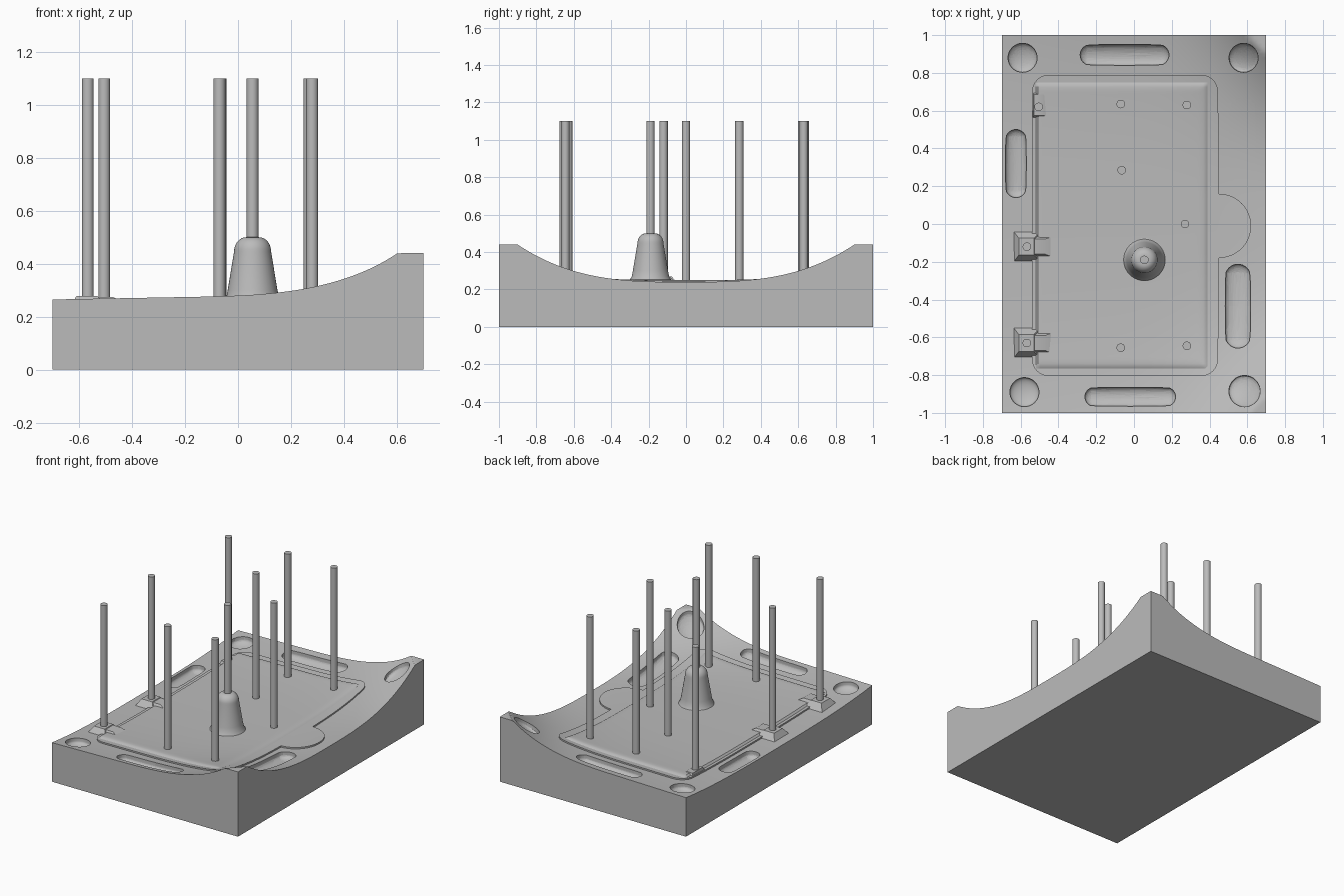
import bpy, bmesh, math
from math import sin, cos, pi, sqrt

cube = bpy.data.objects.get("Cube")
if cube:
    bpy.data.objects.remove(cube, do_unlink=True)

steel = bpy.data.materials.new("mould_grey")
steel.use_nodes = True
steel.diffuse_color = (0.5, 0.5, 0.5, 1)
steel.node_tree.nodes["Principled BSDF"].inputs["Base Color"].default_value = (0.5, 0.5, 0.5, 1)


def add_object(name, bm, smooth=True):
    bmesh.ops.recalc_face_normals(bm, faces=bm.faces)
    mesh = bpy.data.meshes.new(name)
    bm.to_mesh(mesh)
    bm.free()
    mesh.materials.append(steel)
    obj = bpy.data.objects.new(name, mesh)
    bpy.context.collection.objects.link(obj)
    if smooth:
        shade(obj)
    return obj


def shade(obj):
    bpy.ops.object.select_all(action='DESELECT')
    obj.select_set(True)
    bpy.context.view_layer.objects.active = obj
    bpy.ops.object.shade_smooth_by_angle(angle=math.radians(30))


def boolean(obj, cutter, operation):
    mod = obj.modifiers.new(cutter.name, 'BOOLEAN')
    mod.operation = operation
    mod.object = cutter
    mod.solver = 'EXACT'
    cutter.hide_render = True
    cutter.hide_set(True)


def apply_and_clean(obj, cutters):
    deps = bpy.context.evaluated_depsgraph_get()
    mesh = bpy.data.meshes.new_from_object(obj.evaluated_get(deps))
    obj.modifiers.clear()
    obj.data = mesh
    for cutter in cutters:
        bpy.data.objects.remove(cutter, do_unlink=True)
    shade(obj)


def surface(x, y):
    """Curved parting surface: a trough that deepens towards +x."""
    rise = 0.037 + 0.013 * (x + 0.7) / 0.7 + 0.211 * max(0, (x + 0.2) / 0.9) ** 3.2
    lip = 0.012 * max(0, (x - 0.45) / 0.25) ** 2
    return min(0.44, 0.228 + lip + rise * abs(y) ** 3)


def height_block(name, x0, x1, y0, y1, nx, ny, top, bottom):
    """Solid with a curved top and a flat bottom."""
    bm = bmesh.new()
    rows = [[bm.verts.new((x, y, top(x, y)))
             for x in [x0 + (x1 - x0) * i / nx for i in range(nx + 1)]]
            for y in [y0 + (y1 - y0) * j / ny for j in range(ny + 1)]]
    for j in range(ny):
        for i in range(nx):
            bm.faces.new((rows[j][i], rows[j][i + 1], rows[j + 1][i + 1], rows[j + 1][i]))
    rim = (rows[0] + [r[-1] for r in rows[1:]] + rows[-1][-2::-1]
           + [r[0] for r in rows[-2:0:-1]])
    corners = {rows[0][0]: 0, rows[0][-1]: 1, rows[-1][-1]: 2, rows[-1][0]: 3}
    low = [bm.verts.new((x, y, bottom)) for x, y in ((x0, y0), (x1, y0), (x1, y1), (x0, y1))]
    cuts = [k for k, v in enumerate(rim) if v in corners] + [len(rim)]
    for s in range(4):
        edge = (rim + rim[:1])[cuts[s]:cuts[s + 1] + 1]
        bm.faces.new(edge[::-1] + [low[s], low[(s + 1) % 4]])
    bm.faces.new(low[::-1])
    return add_object(name, bm)


def pocket_cutter(x, y, radius, length, along_x, depth=0.03):
    """Straight-walled slot with a bowl-shaped floor."""
    bm = bmesh.new()
    bmesh.ops.create_uvsphere(bm, u_segments=32, v_segments=16, radius=1)
    for v in bm.verts:
        u, w, z = v.co
        u = u * radius + max(-1, min(1, 4 * u)) * length / 2
        w *= radius
        px, py = (x + u, y + w) if along_x else (x + w, y + u)
        if z > 0.01:
            v.co = (px, py, 0.6 + 0.05 * z)
        else:
            v.co = (px, py, surface(px, py) - 0.02 + depth * z)
    return add_object("pocket_cutter", bm, False)


# Main block with its curved top
block = height_block("mould_block", -0.7, 0.7, -1, 1, 70, 100, surface, 0)

# Round corner pockets and long slots: x, y, radius, straight length, along x
pockets = [(-0.59, 0.88, 0.077, 0, True), (0.58, 0.88, 0.077, 0, True),
           (-0.58, -0.89, 0.077, 0, True), (0.585, -0.885, 0.083, 0, True),
           (-0.05, 0.895, 0.055, 0.36, True), (-0.02, -0.915, 0.05, 0.38, True),
           (-0.625, 0.32, 0.055, 0.25, False), (-0.625, -0.37, 0.055, 0.14, False),
           (0.575, 0.45, 0.07, 0.3, False), (0.55, -0.435, 0.067, 0.31, False)]
cutters = [pocket_cutter(*p) for p in pockets]
for c in cutters:
    boolean(block, c, 'DIFFERENCE')
apply_and_clean(block, cutters)


# Raised shut-off plate: rounded rectangle with a round tab on the +x side
def plate_outline():
    x0, x1, y0, y1, r = -0.54, 0.445, -0.805, 0.79, 0.09
    def arc(cx, cy, rad, start, end, n):
        return [(cx + rad * cos(a), cy + rad * sin(a))
                for a in [math.radians(start + (end - start) * k / n) for k in range(n + 1)]]
    return (arc(x0 + r, y0 + r, r, 180, 270, 8) + arc(x1 - r, y0 + r, r, 270, 360, 8)
            + arc(x1 + 0.005, -0.01, 0.17, -90, 90, 24)
            + arc(x1 - r, y1 - r, r, 0, 90, 8) + arc(x0 + r, y1 - r, r, 90, 180, 8))


bm = bmesh.new()
base = bm.faces.new([bm.verts.new((x, y, 0.15)) for x, y in plate_outline()])
ext = bmesh.ops.extrude_face_region(bm, geom=[base])
bmesh.ops.translate(bm, vec=(0, 0, 0.5),
                    verts=[g for g in ext["geom"] if isinstance(g, bmesh.types.BMVert)])
prism = add_object("plate_cutter", bm, False)
plate = height_block("shutoff_plate", -0.6, 0.64, -0.85, 0.85, 60, 80,
                     lambda x, y: surface(x, y) + 0.01, 0.1)
boolean(plate, prism, 'INTERSECT')
apply_and_clean(plate, [prism])

# Core with softly sloped borders
CX0, CX1, CY0, CY1 = -0.52, 0.39, -0.765, 0.75


def core_top(x, y):
    d = min((x - CX0) * 3, CX1 - x, y - CY0, CY1 - y) / 0.05
    t = max(0, min(1, d))
    return surface(x, y) + 0.01 + 0.012 * sqrt(1 - (1 - t) ** 2)


height_block("core_plate", CX0, CX1, CY0, CY1, 80, 120, core_top, 0.1)


# Lathe helper for boss and pins
def lathe(name, x, y, profile, sides):
    bm = bmesh.new()
    rings = [[bm.verts.new((x + r * cos(2 * pi * k / sides), y + r * sin(2 * pi * k / sides), z))
              for k in range(sides)] for r, z in profile]
    for a, b in zip(rings, rings[1:]):
        for k in range(sides):
            n = (k + 1) % sides
            bm.faces.new((a[k], a[n], b[n], b[k]))
    bm.faces.new(rings[0][::-1])
    bm.faces.new(rings[-1])
    return add_object(name, bm)


# Tapered boss with flared foot and domed top
dome = [(0.025 + 0.045 * cos(a), 0.445 + 0.055 * sin(a)) for a in [pi / 2 * k / 8 for k in range(9)]]
lathe("sprue_boss", 0.055, -0.19,
      [(0.125, 0.2), (0.125, 0.245), (0.11, 0.252), (0.1, 0.27), (0.094, 0.3)] + dome, 40)

# Ejector pins
pins = [(-0.505, 0.62), (-0.07, 0.635), (0.28, 0.63), (-0.065, 0.285), (0.27, 0),
        (0.055, -0.19), (-0.07, -0.655), (0.28, -0.645), (-0.567, -0.12), (-0.567, -0.63)]
for x, y in pins:
    lathe("ejector_pin", x, y, [(0.0225, 0.2), (0.0225, 1.1)], 24)


# Latch pedestals with flared skirts and a ramp onto the core
def frustum(name, bottom, top, z0, z1):
    bm = bmesh.new()
    rings = [[bm.verts.new((x, y, z)) for x, y in ((a, c), (b, c), (b, d), (a, d))]
             for (a, b, c, d), z in ((bottom, z0), (top, z1))]
    for k in range(4):
        n = (k + 1) % 4
        bm.faces.new((rings[0][k], rings[0][n], rings[1][n], rings[1][k]))
    bm.faces.new(rings[0][::-1])
    bm.faces.new(rings[1])
    return add_object(name, bm)


for y in (-0.12, -0.63):
    z = surface(-0.57, y)
    frustum("latch_skirt", (-0.64, -0.49, y - 0.085, y + 0.085),
            (-0.61, -0.53, y - 0.045, y + 0.045), z - 0.01, z + 0.04)
    frustum("latch_ramp", (-0.6, -0.4, y - 0.065, y + 0.065),
            (-0.59, -0.47, y - 0.04, y + 0.04), z, z + 0.036)

z = surface(-0.5, 0.62)
frustum("small_latch", (-0.535, -0.43, 0.56, 0.7), (-0.53, -0.48, 0.575, 0.685), z, z + 0.028)
